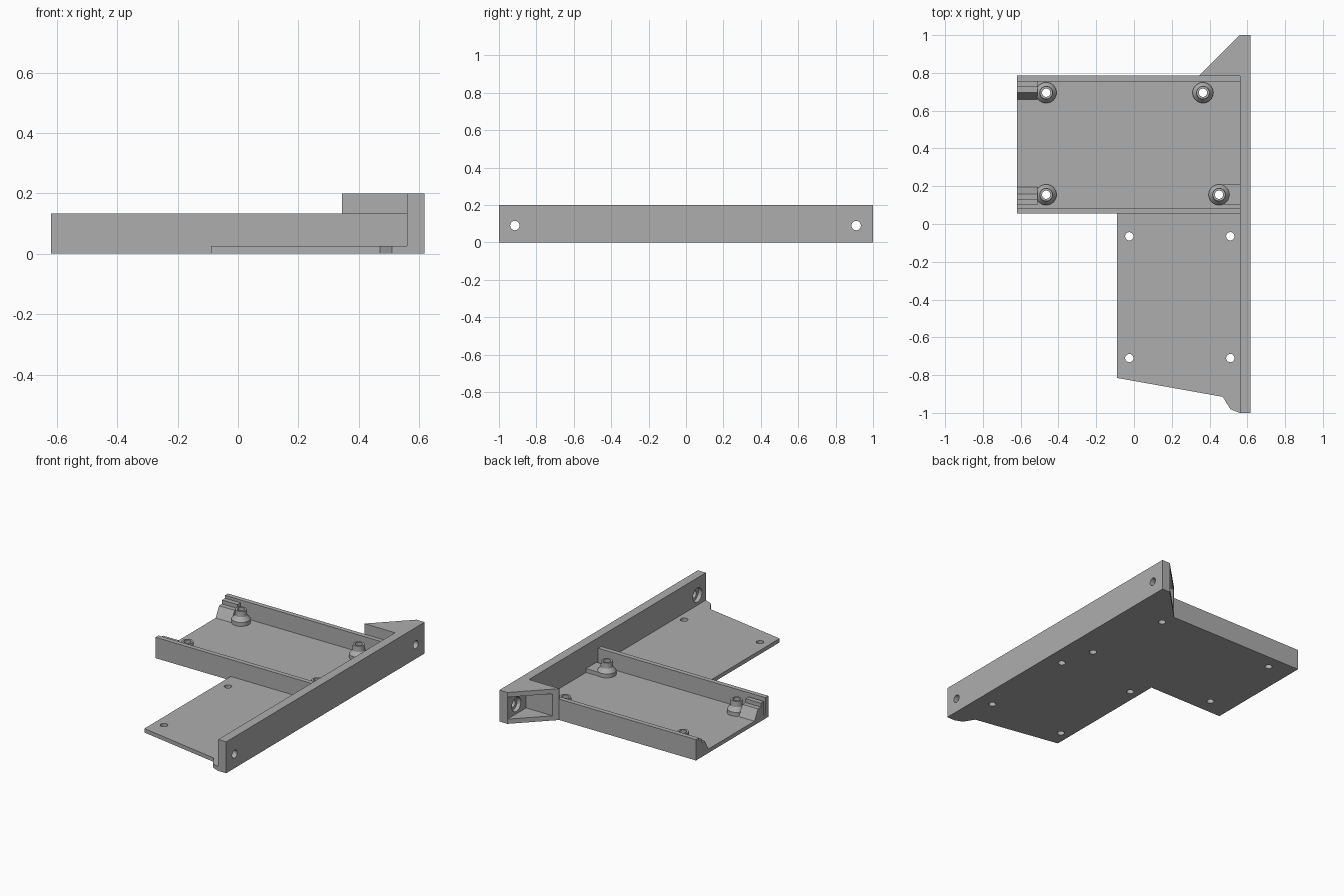
import bpy, bmesh, math
from mathutils import Matrix, Vector

cube = bpy.data.objects.get("Cube")
if cube:
    bpy.data.objects.remove(cube, do_unlink=True)

grey = bpy.data.materials.new("plain grey")
grey.use_nodes = True
GREY = (0.42, 0.42, 0.42, 1)
grey.diffuse_color = GREY
grey.node_tree.nodes["Principled BSDF"].inputs["Base Color"].default_value = GREY


def finish(name, bm):
    bmesh.ops.recalc_face_normals(bm, faces=bm.faces[:])
    mesh = bpy.data.meshes.new(name)
    bm.to_mesh(mesh)
    bm.free()
    mesh.materials.append(grey)
    obj = bpy.data.objects.new(name, mesh)
    bpy.context.collection.objects.link(obj)
    return obj


def prism(name, points, offset):
    """Extrude a closed 3D outline along an offset."""
    bm = bmesh.new()
    face = bm.faces.new([bm.verts.new(p) for p in points])
    new = bmesh.ops.extrude_face_region(bm, geom=[face])["geom"]
    verts = [v for v in new if isinstance(v, bmesh.types.BMVert)]
    bmesh.ops.translate(bm, verts=verts, vec=offset)
    return finish(name, bm)


def slab(name, outline, z0, z1):
    return prism(name, [(x, y, z0) for x, y in outline], (0, 0, z1 - z0))


def box(name, x0, x1, y0, y1, z0, z1):
    return slab(name, [(x0, y0), (x1, y0), (x1, y1), (x0, y1)], z0, z1)


def cylinder(name, centre, radius, depth, axis="Z"):
    bm = bmesh.new()
    turn = Matrix.Rotation(math.pi / 2, 4, "Y") if axis == "X" else Matrix()
    bmesh.ops.create_cone(bm, cap_ends=True, segments=32, radius1=radius,
                          radius2=radius, depth=depth,
                          matrix=Matrix.Translation(centre) @ turn)
    return finish(name, bm)


def lathe(name, centre, profile):
    """Turn a closed (radius, z) loop round a vertical axis."""
    bm = bmesh.new()
    verts = [bm.verts.new((r, 0, z)) for r, z in profile]
    edges = [bm.edges.new((v, verts[i - 1])) for i, v in enumerate(verts)]
    bmesh.ops.spin(bm, geom=verts + edges, cent=(0, 0, 0), axis=(0, 0, 1),
                   angle=math.tau, steps=32)
    bmesh.ops.remove_doubles(bm, verts=bm.verts[:], dist=0.0001)
    bmesh.ops.translate(bm, verts=bm.verts[:], vec=Vector((*centre, 0)))
    return finish(name, bm)


def cut(obj, cutter):
    mod = obj.modifiers.new("cut", "BOOLEAN")
    mod.operation = "DIFFERENCE"
    mod.solver = "EXACT"
    mod.object = cutter
    bpy.context.view_layer.objects.active = obj
    bpy.ops.object.modifier_apply(modifier=mod.name)
    bpy.data.objects.remove(cutter, do_unlink=True)


LEFT, BAR_IN, BAR_OUT = -0.62, 0.56, 0.617
FRONT, BACK, WALL = 0.055, 0.785, 0.03
FLOOR, WALL_TOP, BAR_TOP = 0.025, 0.133, 0.2
BORE = 0.022
standoffs = [(-0.465, 0.695), (0.365, 0.695), (-0.465, 0.155), (0.45, 0.155)]
plate_holes = [(x, y) for x in (-0.025, 0.51) for y in (-0.065, -0.71)]

# Base plate: tray floor plus the front wing
base = slab("base_plate", [
    (LEFT, BACK), (LEFT, FRONT), (-0.09, FRONT), (-0.09, -0.815),
    (0.47, -0.915), (0.51, -0.98), (BAR_IN, -1), (BAR_IN, BACK)], 0, FLOOR)
for x, y in standoffs + plate_holes:
    cut(base, cylinder("cutter", (x, y, 0), BORE, 0.3))

# Long side bar with counterbored screw holes
bar = box("side_bar", BAR_IN, BAR_OUT, -1, 1, 0, BAR_TOP)
for y in (-0.915, 0.91):
    cut(bar, cylinder("cutter", (0.59, y, 0.09), 0.025, 0.3, "X"))
    cut(bar, cylinder("cutter", (BAR_IN, y, 0.09), 0.045, 0.05, "X"))

# Hollow corner gusset, open on its slanted side
gusset = slab("corner_gusset", [(0.345, BACK), (BAR_IN, BACK), (BAR_IN, 1)], 0, BAR_TOP)
cut(gusset, box("cutter", 0.2, 0.6, BACK + 0.027, 1.2, 0.03, 0.17))
# Gusset shoulder standing on the tray wall
box("gusset_shoulder", 0.345, BAR_IN, BACK - 0.002, BACK, FLOOR, BAR_TOP)

# Tray walls
box("front_wall", LEFT, BAR_IN, FRONT, FRONT + WALL, FLOOR, WALL_TOP)
box("back_wall", LEFT, BAR_IN, BACK - WALL, BACK, FLOOR, WALL_TOP)

# Stepped end rails beside the walls, sloping down to the floor
rail = [(0, FLOOR), (0, 0.115), (0.03, 0.115), (0.03, 0.09), (0.06, 0.09), (0.095, FLOOR)]
for name, start, way in (("front_end_rail", 0.1, 1), ("back_end_rail", BACK - WALL, -1)):
    prism(name, [(LEFT, start + way * d, z) for d, z in rail], (0.11, 0, 0))

# Board standoffs: flange, cone and pin with a through bore
profile = [(BORE, FLOOR), (0.055, FLOOR), (0.055, 0.05), (0.036, 0.075),
           (0.034, 0.11), (BORE, 0.11)]
for i, centre in enumerate(standoffs):
    post = lathe(f"standoff_{i + 1}", centre, profile)
    post.select_set(True)
    bpy.context.view_layer.objects.active = post
    bpy.ops.object.shade_smooth_by_angle(angle=math.radians(25))
    post.select_set(False)

# Tab joining the last standoff to the bar
tab = box("standoff_tab", 0.45, BAR_IN, 0.102, 0.208, FLOOR, 0.05)
cut(tab, cylinder("cutter", (0.45, 0.155, 0.04), BORE + 0.01, 0.3))
